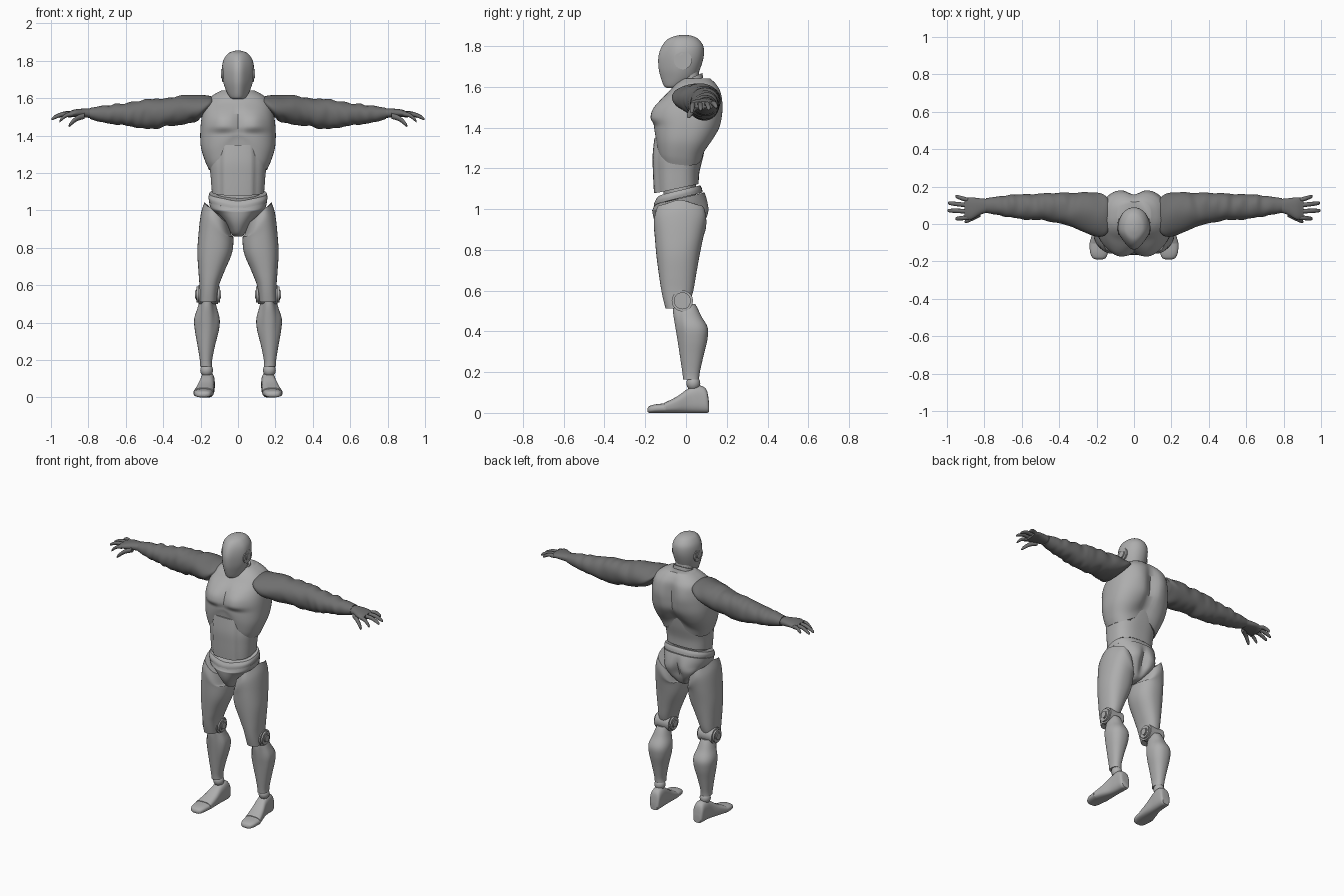
import bpy, bmesh, math
from mathutils import Vector, noise

old = bpy.data.objects.get("Cube")
if old:
    bpy.data.objects.remove(old, do_unlink=True)


def material(name, value):
    m = bpy.data.materials.new(name)
    m.use_nodes = True
    m.diffuse_color = (value, value, value, 1)
    m.node_tree.nodes["Principled BSDF"].inputs["Base Color"].default_value = m.diffuse_color
    return m


shell = material("light grey shell", 0.42)
sleeve = material("dark grey sleeve", 0.16)
SIDES = {"left": 1, "right": -1}


def finish(name, bm, mat, angle=40):
    bmesh.ops.recalc_face_normals(bm, faces=bm.faces)
    me = bpy.data.meshes.new(name)
    bm.to_mesh(me)
    bm.free()
    me.materials.append(mat)
    me.shade_smooth()
    me.set_sharp_from_angle(angle=math.radians(angle))
    ob = bpy.data.objects.new(name, me)
    bpy.context.collection.objects.link(ob)
    return ob


def spline(rows, sub):
    """Smooth interpolation through rows of numbers."""
    out = []
    for i in range(len(rows) - 1):
        p = [rows[max(0, min(len(rows) - 1, i + k))] for k in (-1, 0, 1, 2)]
        for s in range(sub):
            t = s / sub
            out.append([b + t * ((c - a) + t * (2*a - 5*b + 4*c - d + t * (3*b - a - 3*c + d))) / 2
                        for a, b, c, d in zip(*p)])
    return out + [list(rows[-1])]


def loft(name, axis, rows, mat=shell, power=2.3, sub=5, seg=40, warp=None, side=1):
    """Each row: place along the axis, then low and high extents on the other two axes."""
    bm = bmesh.new()
    rings = []
    for t, u0, u1, v0, v1 in spline(rows, sub):
        ring = []
        for k in range(seg):
            a = math.tau * k / seg
            c, s = math.cos(a), math.sin(a)
            u = (u0 + u1) / 2 + (u1 - u0) / 2 * math.copysign(abs(c) ** (2 / power), c)
            v = (v0 + v1) / 2 + (v1 - v0) / 2 * math.copysign(abs(s) ** (2 / power), s)
            co = Vector({"x": (t, u, v), "y": (u, t, v), "z": (u, v, t)}[axis])
            if warp:
                warp(co)
            co.x *= side
            ring.append(bm.verts.new(co))
        rings.append(ring)
    for a, b in zip(rings, rings[1:]):
        for k in range(seg):
            j = (k + 1) % seg
            bm.faces.new((a[k], a[j], b[j], b[k]))
    bm.faces.new(rings[0])
    bm.faces.new(rings[-1])
    return finish(name, bm, mat)


def ball(name, place, size, mat=shell):
    bm = bmesh.new()
    bmesh.ops.create_uvsphere(bm, u_segments=24, v_segments=14, radius=1)
    for v in bm.verts:
        v.co = Vector(place) + v.co * Vector(size)
    return finish(name, bm, mat)


def disc(name, place, radius, depth):
    bm = bmesh.new()
    bmesh.ops.create_cone(bm, cap_ends=True, segments=32, radius1=radius, radius2=radius, depth=depth)
    bmesh.ops.bevel(bm, geom=[e for e in bm.edges if len(e.link_faces) == 2 and e.calc_face_angle() > 1],
                    offset=min(radius, depth) * 0.2, segments=2, affect="EDGES")
    for v in bm.verts:
        v.co = Vector(place) + Vector((v.co.z, v.co.y, v.co.x))
    return finish(name, bm, shell)


def bump(x, centre, width):
    return math.exp(-((x - centre) / width) ** 2)


def ramp(x, a, b):
    t = max(0, min(1, (x - a) / (b - a)))
    return t * t * (3 - 2 * t)


# Head, with a narrow jaw and a ridge down the face
def face_shape(v):
    if v.y < -0.03:
        v.x *= 1 - 0.35 * ramp(-v.y, 0.03, 0.14)

loft("head", "z", [(1.595, -.03, .03, -.095, -.03), (1.605, -.045, .045, -.108, -.01), (1.64, -.064, .064, -.122, .045),
                   (1.69, -.08, .08, -.134, .07), (1.75, -.086, .086, -.135, .087), (1.8, -.079, .079, -.118, .085),
                   (1.835, -.057, .057, -.088, .06), (1.85, -.03, .03, -.05, .03), (1.855, -.004, .004, -.02, .0)],
     power=2.1, warp=face_shape)
for label, s in SIDES.items():
    disc(label + "_ear_rim", (s * 0.079, -0.015, 1.73), 0.044, 0.012)
    disc(label + "_ear_cap", (s * 0.082, -0.015, 1.73), 0.026, 0.018)


# Neck and two collars that rise toward the back
def tilt(slope):
    def warp(v):
        v.z += slope * v.y
    return warp

loft("neck", "z", [(1.5, -.07, .07, -.04, .1), (1.6, -.06, .06, -.045, .07), (1.69, -.055, .055, -.05, .06)], warp=tilt(.3))
for label, z, grow in (("lower_collar", 1.575, 0.012), ("upper_collar", 1.61, 0.004)):
    loft(label, "z", [(z, -.063 - grow, .063 + grow, -.055 - grow, .08 + grow),
                      (z + .024, -.06 - grow, .06 + grow, -.055 - grow, .076 + grow)], warp=tilt(.42), sub=2)


# Chest: arched lower rim, chest muscles, spine groove and shoulder blades
def chest_shape(v):
    x = abs(v.x)
    low = 1 - ramp(v.z, 1.22, 1.46)
    arch = bump(x, 0, 0.095)
    v.z += low * arch * (0.125 * ramp(-v.y, 0, .1) + 0.06 * ramp(v.y, .02, .09))
    if v.y < 0:
        f = ramp(-v.y, 0.02, 0.1)
        v.y -= f * 0.022 * bump(x, .085, .065) * ramp(v.z, 1.405, 1.45) * (1 - ramp(v.z, 1.48, 1.58))
        v.y += f * 0.012 * bump(x, 0, .015) * bump(v.z, 1.48, .07)
    else:
        f = ramp(v.y, 0.05, 0.12)
        v.y -= f * 0.028 * bump(x, 0, .035) * bump(v.z, 1.46, .15)
        v.y += f * 0.008 * bump(x, .1, .05) * bump(v.z, 1.52, .07)

loft("chest", "z", [(1.215, -.155, .155, -.145, .085), (1.26, -.175, .175, -.15, .1), (1.33, -.197, .197, -.156, .14),
                    (1.4, -.202, .202, -.158, .17), (1.47, -.198, .198, -.155, .18), (1.53, -.188, .188, -.125, .178),
                    (1.58, -.17, .17, -.082, .17), (1.615, -.135, .135, -.05, .15), (1.64, -.09, .09, -.02, .125)],
     power=2.5, seg=72, sub=7, warp=chest_shape)


# Abdomen with a raised front panel
def belly_shape(v):
    v.z += 0.22 * v.y * (1 - ramp(v.z, 1.1, 1.2))
    if v.y < -0.05:
        v.y -= 0.012 * (1 - ramp(abs(v.x), .075, .095))

loft("abdomen", "z", [(1.11, -.14, .14, -.145, .062), (1.18, -.146, .146, -.15, .066), (1.26, -.152, .152, -.152, .085),
                      (1.35, -.14, .14, -.143, .1)], power=2.6, seg=72, warp=belly_shape)
loft("waist_joint", "z", [(1.03, -.12, .12, -.11, .05), (1.15, -.12, .12, -.11, .05)], sub=1)


# Hip band and pelvis
def hip_tilt(v):
    v.z += 0.24 * v.y - 0.016 * bump(v.x, 0, .07) * ramp(-v.y, 0, .1)

loft("hip_band", "z", [(1.062, -.155, .155, -.158, .082), (1.082, -.158, .158, -.156, .078),
                       (1.1, -.152, .152, -.145, .07)], power=2.5, warp=hip_tilt)


def pelvis_shape(v):
    x = abs(v.x)
    v.z += 0.24 * v.y * ramp(v.z, .98, 1.05)
    if v.y > 0:
        f = ramp(v.y, 0, 0.08)
        v.x *= 1 + 0.55 * f * (1 - ramp(v.z, .93, 1.02))
        v.y -= f * 0.03 * bump(x, 0, .02) * bump(v.z, .95, .08)
        v.y += f * 0.012 * bump(x, .065, .045) * bump(v.z, .98, .06)

loft("pelvis", "z", [(.86, -.022, .022, -.075, .03), (.875, -.035, .035, -.112, .06), (.915, -.058, .058, -.142, .09),
                     (.96, -.092, .092, -.16, .102), (1.01, -.142, .142, -.166, .106), (1.06, -.156, .156, -.156, .092)],
     seg=72, warp=pelvis_shape)


# Legs
def thigh_shape(v):
    top = ramp(v.z, .84, .98)
    v.z += top * (1.0 * min(0, v.x - .15) + .03 * bump(v.y, -.03, .07))
    v.z -= (1 - ramp(v.z, .52, .62)) * 0.04 * ramp(-v.y, -.01, .07)


def shin_shape(v):
    v.z += ramp(v.z, .46, .52) * .02 * ramp(v.y, -.04, .04)
    if v.y < 0:
        v.x += 0.25 * (.168 - v.x) * ramp(-v.y, 0, .04)


for label, s in SIDES.items():
    loft(label + "_thigh", "z", [(.545, .115, .205, -.1, .018), (.6, .102, .206, -.12, .036), (.68, .07, .212, -.133, .05),
                                 (.78, .03, .217, -.146, .068), (.88, .026, .21, -.154, .088), (.96, .04, .197, -.158, .1),
                                 (1.015, .055, .178, -.148, .094)], warp=thigh_shape, side=s)
    disc(label + "_knee_hinge", (s * .16, -.018, .55), .052, .125)
    disc(label + "_knee_cap", (s * .16, -.018, .55), .028, .14)
    loft(label + "_shin", "z", [(.165, .138, .202, -.014, .064), (.2, .138, .204, -.018, .068), (.28, .122, .217, -.03, .086),
                                (.36, .102, .231, -.042, .105), (.42, .098, .234, -.052, .106), (.48, .114, .215, -.062, .07),
                                (.515, .126, .2, -.064, .045)], warp=shin_shape, side=s)
    ball(label + "_ankle", (s * .168, .036, .145), (.034, .034, .036))
    loft(label + "_foot", "y", [(.113, .135, .185, .004, .05), (.1, .126, .196, 0, .115), (.06, .124, .2, 0, .135),
                                (.01, .126, .206, 0, .118), (-.045, .127, .222, 0, .08), (-.105, .13, .238, 0, .05)],
         power=2.8, side=s)
    loft(label + "_toe_cap", "y", [(-.1, .131, .238, 0, .047), (-.15, .138, .235, 0, .042),
                                   (-.18, .15, .222, 0, .033), (-.19, .17, .2, .008, .02)], power=2.6, side=s)


# Arms: creased sleeves, then palms with tapered fingers
def creases(v):
    fade = ramp(v.x, .16, .25) * (1 - ramp(v.x, .7, .78))
    n = noise.noise(Vector((v.x * 22, v.y * 9, v.z * 9 + v.x * 8)))
    v.z += fade * 0.009 * n
    v.y += fade * 0.006 * n
    v.x -= .07 * (1 - ramp(v.x, .2, .3)) * ramp(v.z, 1.48, 1.61)


FINGERS = {"index": (.035, .955, .028, 1.475), "middle": (.068, .998, .072, 1.487),
           "ring": (.1, .995, .112, 1.49), "little": (.127, .955, .148, 1.5)}


def finger(name, start, end, r, side):
    a, b = Vector(start), Vector(end)
    rows = []
    for t, k in ((0, 1), (.45, .95), (.8, .85), (.96, .6), (1, .2)):
        p = a.lerp(b, t) + Vector((0, 0, .012 * math.sin(math.pi * t)))
        rows.append((p.x, p.y - r * k, p.y + r * k, p.z - r * k, p.z + r * k))
    loft(name, "x", rows, sleeve, power=2, sub=3, seg=14, side=side)


for label, s in SIDES.items():
    loft(label + "_arm", "x", [(.2, -.06, .15, 1.5, 1.6), (.225, -.07, .168, 1.475, 1.612), (.29, -.035, .17, 1.458, 1.61),
                               (.38, 0, .168, 1.45, 1.6), (.48, .018, .164, 1.436, 1.594), (.56, .022, .162, 1.446, 1.58),
                               (.66, .035, .155, 1.46, 1.566), (.74, .05, .145, 1.474, 1.556), (.79, .06, .138, 1.488, 1.548)],
         sleeve, power=2.1, sub=9, warp=creases, side=s)
    loft(label + "_palm", "x", [(.775, .065, .133, 1.494, 1.543), (.82, .05, .137, 1.496, 1.544),
                                (.87, .024, .142, 1.5, 1.54), (.905, .028, .138, 1.495, 1.528)], sleeve, side=s)
    for part, (y, tip, ty, tz) in FINGERS.items():
        finger(f"{label}_{part}_finger", (.885, y, 1.515), (tip, ty, tz), .0125, s)
    finger(label + "_thumb", (.82, .055, 1.505), (.905, .012, 1.452), .016, s)
